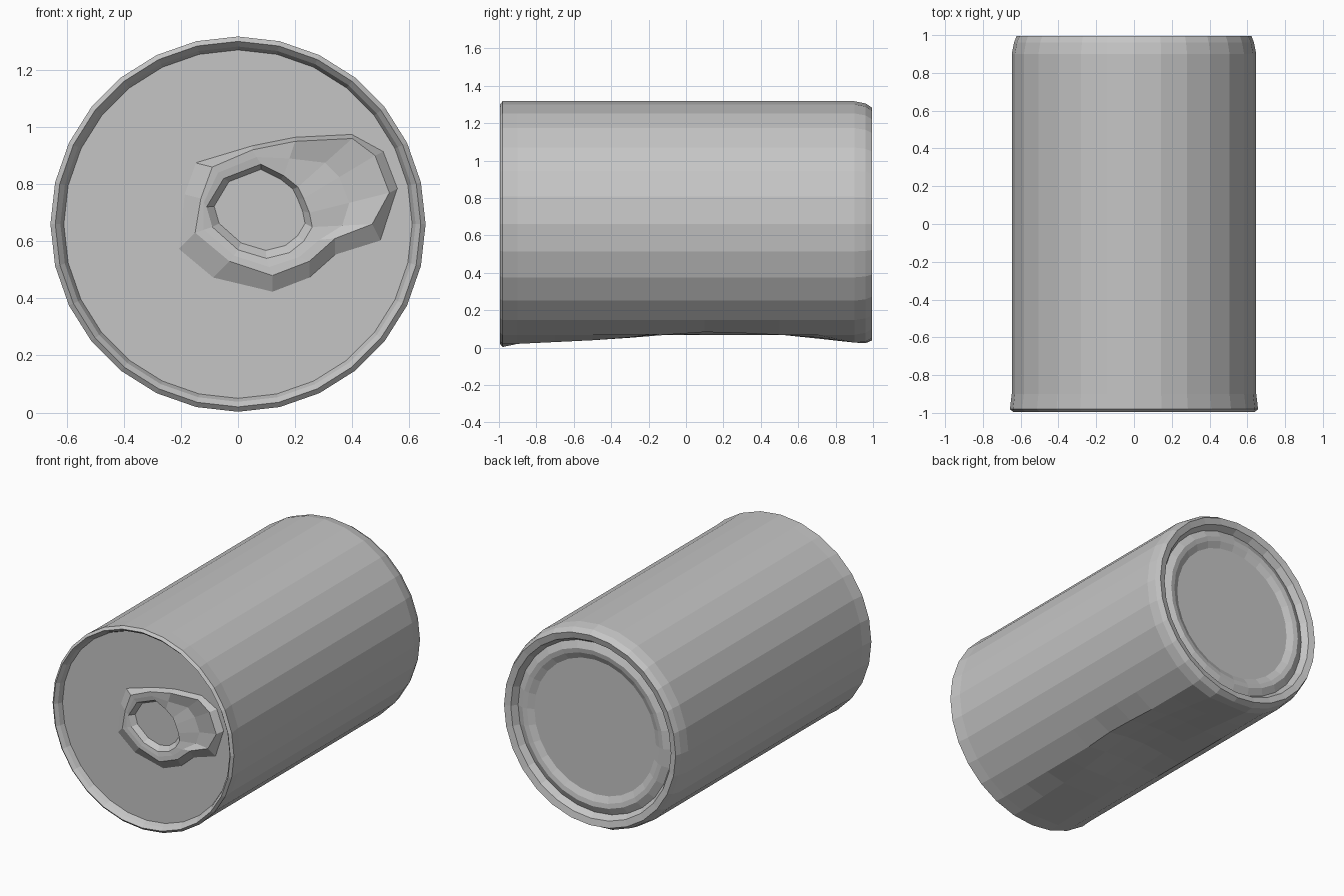
import bpy, bmesh, math

if "Cube" in bpy.data.objects:
    bpy.data.objects.remove(bpy.data.objects["Cube"])

CZ, SIDES = 0.66, 28
metal = bpy.data.materials.new("brushed_grey_metal")
metal.diffuse_color = (0.56, 0.56, 0.56, 1)
metal.use_nodes = True
metal.node_tree.nodes["Principled BSDF"].inputs["Base Color"].default_value = metal.diffuse_color


def finish(name, bm):
    bmesh.ops.recalc_face_normals(bm, faces=bm.faces)
    mesh = bpy.data.meshes.new(name)
    bm.to_mesh(mesh)
    bm.free()
    mesh.materials.append(metal)
    obj = bpy.data.objects.new(name, mesh)
    bpy.context.collection.objects.link(obj)
    return obj


def loft(bm, loops):
    """Bridge closed loops of equal length with quads."""
    rings = [[bm.verts.new(p) for p in loop] for loop in loops]
    for a, b in zip(rings, rings[1:]):
        for i in range(len(a)):
            j = (i + 1) % len(a)
            bm.faces.new((a[i], a[j], b[j], b[i]))
    return rings


def circle(r, y):
    return [(r * math.sin(2 * math.pi * i / SIDES), y,
             CZ + r * math.cos(2 * math.pi * i / SIDES)) for i in range(SIDES)]


# Whole can: recessed front lid, rims, side wall, stepped back base
profile = [(0.61, -0.945), (0.622, -0.975), (0.64, -0.995), (0.657, -0.98)]
profile += [(0.657, -0.9 + 0.2 * i) for i in range(10)]
profile += [(0.645, 0.96), (0.622, 0.995), (0.58, 0.985), (0.555, 0.945),
            (0.51, 0.965), (0.48, 0.96), (0.44, 0.94)]
bm = bmesh.new()
rings = loft(bm, [circle(r, y) for r, y in profile])
for ring in (rings[0], rings[-1]):
    bm.faces.new(ring)
# Side wall slightly narrow, with a dent underneath: sagging flat, deeper middle
for v in (v for ring in rings[4:15] for v in ring):
    v.co.x *= 0.985
    x, y, z = v.co
    s = max(0, 1 - abs(y - 0.15) / (1.15 if y < 0.15 else 0.95))
    deep = max(0, 1 - ((y - 0.25) / 0.6) ** 2)
    floor = 0.015 + 0.055 * s + 0.04 * deep * max(0, 1 - ((x - 0.05) / 0.3) ** 2)
    v.co.z = max(z, floor)
finish("can_body", bm)

# Pull tab: outline and finger hole, matched point for point
outline = [(-0.15, 0.63), (-0.13, 0.75), (-0.09, 0.86), (0.05, 0.92), (0.2, 0.95),
           (0.4, 0.96), (0.48, 0.9), (0.53, 0.77), (0.47, 0.66), (0.34, 0.61),
           (0.25, 0.53), (0.12, 0.48), (-0.03, 0.53)]
hole = [(-0.09, 0.65), (-0.11, 0.72), (-0.05, 0.82), (0.08, 0.87), (0.16, 0.83),
        (0.21, 0.79), (0.23, 0.75), (0.25, 0.7), (0.26, 0.65), (0.23, 0.6),
        (0.18, 0.56), (0.1, 0.54), (0.0, 0.57)]


def at(points, y, grow=1.0, c=(0.15, 0.72)):
    return [(c[0] + (x - c[0]) * grow, y, c[1] + (z - c[1]) * grow) for x, z in points]


# Skirt flares mostly at the lower left
skirt = [(x - (0.06 if x < 0 else 0) + (0.03 if x > 0.4 else 0),
          z - (0.06 if z < 0.7 else -0.015)) for x, z in outline]
# Middle loop sinks on the wide lobe to make a shallow dimple
middle = []
for (ox, oz), (hx, hz) in zip(outline, hole):
    wide = math.hypot(ox - hx, oz - hz) > 0.15
    middle.append(((ox + hx) / 2, -0.955 if wide else -0.98, (oz + hz) / 2))
bm = bmesh.new()
loft(bm, [at(skirt, -0.943), at(outline, -0.982), middle,
          at(hole, -0.975), at(hole, -0.943, 0.85, (0.08, 0.74))])
finish("pull_tab", bm)
